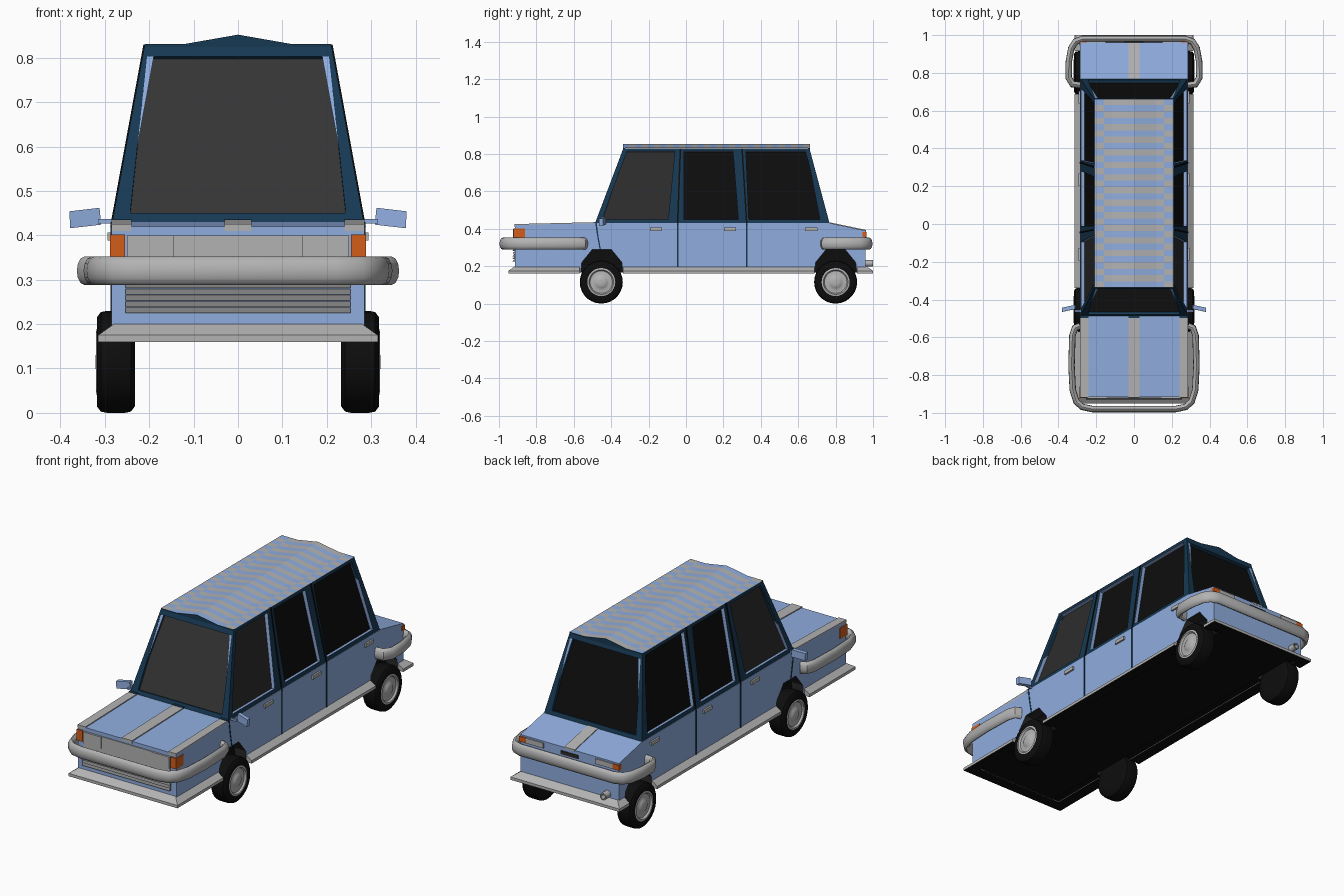
import bpy, math
from mathutils import Vector

if "Cube" in bpy.data.objects:
    bpy.data.objects.remove(bpy.data.objects["Cube"])


def material(name, r, g, b):
    m = bpy.data.materials.new(name)
    m.diffuse_color = (r, g, b, 1)
    m.use_nodes = True
    m.node_tree.nodes["Principled BSDF"].inputs["Base Color"].default_value = m.diffuse_color
    return m


BLUE = material("body_blue", 0.28, 0.42, 0.74)
TEAL = material("frame_teal", 0.008, 0.04, 0.085)
BLACK = material("black", 0.004, 0.004, 0.004)
DARK = material("dark_grey", 0.025, 0.025, 0.025)
GLASS = material("windshield_grey", 0.035, 0.035, 0.035)
ORANGE = material("orange", 0.65, 0.11, 0.01)
GREY = material("trim_grey", 0.45, 0.45, 0.45)
SLAT = material("slat_grey", 0.2, 0.2, 0.2)


def make(name, verts, faces, mats, smooth=False):
    me = bpy.data.meshes.new(name)
    me.from_pydata([tuple(v) for v in verts], [], faces)
    for m in mats:
        me.materials.append(m)
    ob = bpy.data.objects.new(name, me)
    bpy.context.collection.objects.link(ob)
    bpy.context.view_layer.objects.active = ob
    ob.select_set(True)
    bpy.ops.object.mode_set(mode='EDIT')
    bpy.ops.mesh.select_all(action='SELECT')
    bpy.ops.mesh.normals_make_consistent(inside=False)
    bpy.ops.object.mode_set(mode='OBJECT')
    if smooth:
        bpy.ops.object.shade_smooth_by_angle(angle=math.radians(40))
    ob.select_set(False)
    return ob


def paint(ob, mat, test):
    ob.data.materials.append(mat)
    for p in ob.data.polygons:
        if test(p):
            p.material_index = len(ob.data.materials) - 1


def prism(name, loop, vec, mat):
    n = len(loop)
    vs = [Vector(p) for p in loop]
    vs += [v + Vector(vec) for v in vs]
    fs = [(i, (i + 1) % n, n + (i + 1) % n, n + i) for i in range(n)]
    return make(name, vs, fs + [tuple(range(n)), tuple(range(n, 2 * n))], [mat])


def side_prism(name, yz, x0, x1, mat):
    return prism(name, [(x0, y, z) for y, z in yz], (x1 - x0, 0, 0), mat)


def box(name, x0, x1, y0, y1, z0, z1, mat):
    return side_prism(name, [(y0, z0), (y1, z0), (y1, z1), (y0, z1)], x0, x1, mat)


def sweep(name, path, section, mat, smooth=False):
    """Sweep an (outward, z) section along a flat path with mitred corners."""
    P = [Vector(p) for p in path]
    n, vs, fs = len(section), [], []
    for i, p in enumerate(P):
        a = (p - P[i - 1]).normalized() if i else (P[1] - p).normalized()
        b = (P[i + 1] - p).normalized() if i < len(P) - 1 else a
        t = (a + b).normalized()
        k = 1 / max(t.dot(a), 0.5)
        vs += [(p.x - t.y * k * o, p.y + t.x * k * o, z) for o, z in section]
    for i in range(len(P) - 1):
        for j in range(n):
            q = i * n + (j + 1) % n
            fs.append((i * n + j, q, q + n, i * n + j + n))
    fs += [tuple(range(n)), tuple(range(len(vs) - n, len(vs)))]
    return make(name, vs, fs, [mat], smooth)


def lathe(name, profile, centre, mat, sides=24, axis='X', sign=1):
    """Revolve (along, radius) points around an axis."""
    vs, fs, n = [], [], len(profile)
    for i in range(sides):
        a = 2 * math.pi * i / sides
        for d, r in profile:
            c, s = r * math.cos(a), r * math.sin(a)
            off = (sign * d, c, s) if axis == 'X' else (c, sign * d, s)
            vs.append(Vector(centre) + Vector(off))
    for i in range(sides):
        for j in range(n - 1):
            k = (i + 1) % sides * n
            fs.append((i * n + j, k + j, k + j + 1, i * n + j + 1))
    fs += [tuple(i * n for i in range(sides)), tuple(i * n + n - 1 for i in range(sides))]
    return make(name, vs, fs, [mat], True)


# Lower body with wheel arches, dark inside and below
arch = [(0.112, 0.17), (0.107, 0.22), (0.05, 0.29), (-0.05, 0.29), (-0.107, 0.22), (-0.112, 0.17)]
profile = [(-0.915, 0.17), (-0.915, 0.42), (-0.49, 0.43), (0.77, 0.43), (0.96, 0.39), (0.96, 0.17)]
profile += [(0.8 + y, z) for y, z in arch] + [(-0.45 + y, z) for y, z in arch]
body = side_prism("body", profile, -0.285, 0.285, BLUE)
paint(body, DARK, lambda p: len(p.vertices) == 4 and p.center.z < 0.291 and abs(p.center.y) < 0.912)
paint(body, BLACK, lambda p: p.center.z < 0.171)
box("underbody", -0.22, 0.22, -0.91, 0.955, 0.165, 0.38, BLACK)

# Flared skirts
lip = [(-0.005, 0.2), (0.03, 0.175), (0.03, 0.16), (-0.03, 0.162)]
skirts = [
    ("front_skirt", [(0.285, -0.57), (0.285, -0.92), (-0.285, -0.92), (-0.285, -0.57)]),
    ("rear_skirt", [(-0.285, 0.915), (-0.285, 0.97), (0.285, 0.97), (0.285, 0.915)]),
    ("right_skirt", [(0.285, 0.688), (0.285, -0.338)]),
    ("left_skirt", [(-0.285, -0.338), (-0.285, 0.688)])]
for name, path in skirts:
    paint(sweep(name, path, lip, GREY), BLACK, lambda p: p.normal.z < -0.9)

# Wrap-around tube bumpers
tube = [(0.017 * math.cos(i * math.pi / 6), 0.32 + 0.032 * math.sin(i * math.pi / 6)) for i in range(12)]
front = [(0.285, -0.54), (0.312, -0.55), (0.326, -0.59), (0.331, -0.75), (0.324, -0.88),
         (0.305, -0.94), (0.275, -0.968), (0.22, -0.98)]
rear = [(0.285, 0.735), (0.325, 0.74), (0.346, 0.775), (0.345, 0.86), (0.332, 0.93),
        (0.31, 0.965), (0.27, 0.98)]
sweep("front_bumper", front + [(-x, y) for x, y in reversed(front)], tube, GREY, True)
sweep("rear_bumper", [(-x, y) for x, y in rear] + list(reversed(rear)), tube, GREY, True)

# Bonnet and boot stripes
for name, a, b in [("centre", -0.03, 0.03), ("right", 0.24, 0.285), ("left", -0.285, -0.24)]:
    side_prism("bonnet_stripe_" + name, [(-0.918, 0.41), (-0.918, 0.425), (-0.49, 0.435), (-0.49, 0.42)], a, b, GREY)
side_prism("boot_stripe", [(0.77, 0.42), (0.77, 0.434), (0.962, 0.394), (0.962, 0.385)], -0.03, 0.03, GREY)

# Front panel, grille and lamps
box("front_panel", -0.25, 0.25, -0.92, -0.9, 0.285, 0.4, GREY)
for i in range(5):
    z = 0.225 + i * 0.014
    side_prism("grille_slat", [(-0.91, z), (-0.928, z), (-0.918, z + 0.012), (-0.91, z + 0.012)], -0.253, 0.253, SLAT)
for s in (-1, 1):
    box("headlamp", s * 0.145, s * 0.25, -0.925, -0.91, 0.34, 0.4, GREY)
    box("front_indicator", s * 0.255, s * 0.288, -0.922, -0.86, 0.345, 0.402, ORANGE)
    box("rear_lamp", s * 0.15, s * 0.25, 0.95, 0.966, 0.355, 0.382, GREY)
    box("rear_indicator", s * 0.25, s * 0.288, 0.945, 0.966, 0.355, 0.382, ORANGE)
box("boot_handle", -0.05, 0.05, 0.95, 0.965, 0.352, 0.37, DARK)
lathe("exhaust", [(0, 0.018), (0.07, 0.018), (0.07, 0.012), (0.04, 0.012)], (-0.22, 0.93, 0.215), GREY, 12, 'Y')

# Cabin frames: slanted panels with window openings
Z0, Z1 = 0.42, 0.83


def frame(name, lines, levels, place, outward, rim):
    vs, fs, n = [], [], len(lines)
    for z in levels:
        t = (z - Z0) / (Z1 - Z0)
        vs += [Vector(place(a + (b - a) * t, z, t)) for a, b in lines]
    for r in range(3):
        for c in range(n - 1):
            if r == 1 and c % 2:
                continue
            i = r * n + c
            fs.append((i, i + 1, i + n + 1, i + n))
    ob = make(name, vs, fs, [TEAL, rim])
    if ob.data.polygons[0].normal.dot(Vector(outward)) < 0:
        ob.data.flip_normals()
    m = ob.modifiers.new("thickness", 'SOLIDIFY')
    m.thickness, m.offset, m.material_offset_rim = 0.025, -1, 1


doors = [(-0.49, -0.335), (-0.457, -0.318), (-0.098, -0.058), (-0.01, -0.01),
         (0.282, 0.25), (0.337, 0.32), (0.722, 0.643), (0.77, 0.66)]
ends = [(-0.285, -0.21), (-0.246, -0.202), (0.246, 0.202), (0.285, 0.21)]
for s, side in ((1, "right"), (-1, "left")):
    frame(side + "_window_frame", doors, [Z0, 0.45, 0.815, Z1],
          lambda u, z, t: (s * (0.285 - 0.075 * t), u, z), (s, 0, 0), BLUE)
frame("windshield_frame", ends, [Z0, 0.45, 0.803, Z1], lambda u, z, t: (u, -0.49 + 0.155 * t, z), (0, -1, 0), TEAL)
frame("rear_window_frame", ends, [Z0, 0.45, 0.803, Z1], lambda u, z, t: (u, 0.77 - 0.11 * t, z), (0, 1, 0), TEAL)

# Glass: inset cabin shell
gv = [(x * w, y, z) for z, w, ys in ((0.425, 0.266, (-0.475, -0.05, 0.752)), (0.825, 0.191, (-0.32, -0.03, 0.642)))
      for y in ys for x in (-1, 1)]
glass = make("glass", gv, [(0, 1, 7, 6), (0, 2, 8, 6), (1, 3, 9, 7), (2, 4, 10, 8), (3, 5, 11, 9), (4, 5, 11, 10)], [BLACK])
paint(glass, GLASS, lambda p: p.normal.y < -0.5 and abs(p.center.x) < 0.05)
paint(glass, DARK, lambda p: abs(p.center.x) > 0.1 and p.center.y < -0.1)

# Roof with shallow ridge and woven stripes
xs = [-0.21, -0.16, -0.12, 0, 0.12, 0.16, 0.21]
ROWS = 30
rv = [(x, -0.337 + 0.999 * r / ROWS, 0.853 if x == 0 else 0.832) for r in range(ROWS + 1) for x in xs]
rf = [(r * 7 + c, r * 7 + c + 1, r * 7 + c + 8, r * 7 + c + 7) for r in range(ROWS) for c in range(6)]
roof = make("striped_roof", rv, rf, [BLUE, GREY])
for i, p in enumerate(roof.data.polygons):
    p.material_index = (i // 6 + (i % 6 in (0, 5))) % 2
for name, y in (("front", -0.337), ("rear", 0.652)):
    ridge = [(-0.21, 0.808), (0.21, 0.808), (0.21, 0.831), (0.12, 0.831), (0, 0.852), (-0.12, 0.831), (-0.21, 0.831)]
    prism(name + "_roof_edge", [(x, y, z) for x, z in ridge], (0, 0.01, 0), TEAL)

# Windshield base tabs
for a, b in ((-0.285, -0.24), (-0.03, 0.03), (0.24, 0.285)):
    box("windshield_tab", a, b, -0.497, -0.48, 0.414, 0.437, TEAL)

# Door seams, handles and mirrors
for s in (-1, 1):
    for y, t in ((-0.045, -0.03), (0.325, 0.3)):
        box("door_seam", s * 0.28, s * 0.2875, y - 0.004, y + 0.004, 0.165, 0.43, TEAL)
        prism("pillar_seam", [(s * 0.288, y - 0.004, 0.42), (s * 0.288, y + 0.004, 0.42),
                              (s * 0.213, t + 0.004, 0.83), (s * 0.213, t - 0.004, 0.83)], (-s * 0.01, 0, 0), BLACK)
    side_prism("front_seam", [(-0.485, 0.43), (-0.475, 0.36), (-0.46, 0.28), (-0.453, 0.28), (-0.468, 0.36), (-0.477, 0.43)],
               s * 0.28, s * 0.287, TEAL)
    for y in (-0.16, 0.235, 0.67):
        box("door_handle", s * 0.28, s * 0.294, y - 0.033, y + 0.033, 0.388, 0.406, GREY)
    box("mirror_arm", s * 0.28, s * 0.315, -0.465, -0.455, 0.427, 0.437, BLUE)
    prism("mirror", [(s * 0.308, -0.45, 0.424), (s * 0.378, -0.465, 0.416), (s * 0.38, -0.465, 0.454), (s * 0.312, -0.45, 0.462)],
          (0, 0.022, 0), BLUE)

# Wheels
tyre = [(-0.043, 0.075), (-0.043, 0.1), (-0.034, 0.112), (-0.02, 0.115), (0.02, 0.115), (0.034, 0.112), (0.043, 0.1), (0.043, 0.075), (0.034, 0.072)]
hub = [(0.02, 0.075), (0.043, 0.075), (0.045, 0.066), (0.036, 0.06), (0.036, 0.04), (0.04, 0.032), (0.044, 0.026), (0.046, 0.012)]
for y, end in ((-0.453, "front"), (0.8, "rear")):
    for s, side in ((1, "right"), (-1, "left")):
        lathe(f"{end}_{side}_tyre", tyre, (s * 0.275, y, 0.115), BLACK, 28, 'X', s)
        lathe(f"{end}_{side}_hub", hub, (s * 0.275, y, 0.115), GREY, 28, 'X', s)
